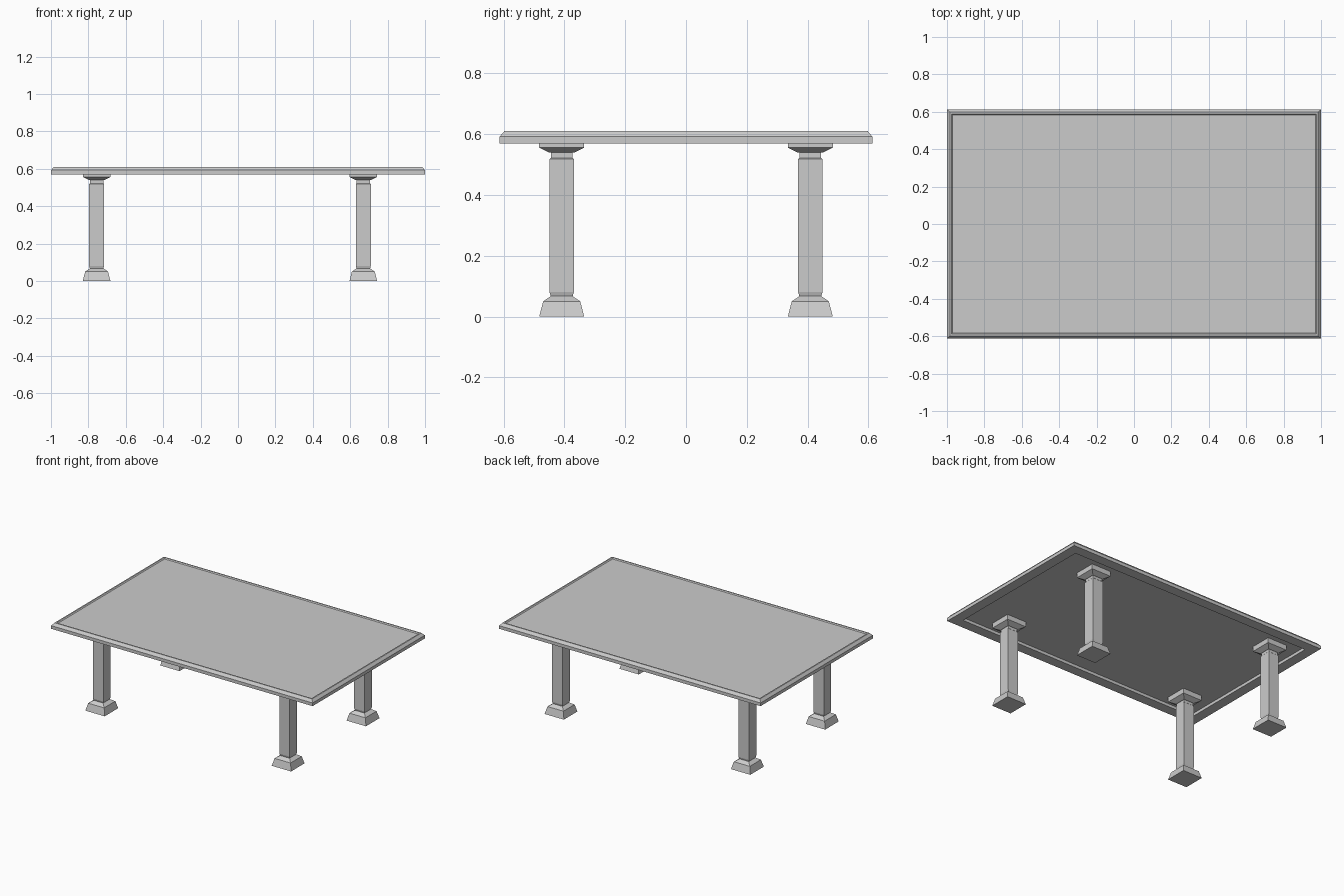
import bpy
import bmesh

if "Cube" in bpy.data.objects:
    bpy.data.objects.remove(bpy.data.objects["Cube"])


def loft(name, rings, location=(0, 0, 0)):
    """Closed solid through stacked rectangles given as (half_x, half_y, z)."""
    bm = bmesh.new()
    loops = [[bm.verts.new((sx * hx, sy * hy, z))
              for sx, sy in ((-1, -1), (1, -1), (1, 1), (-1, 1))]
             for hx, hy, z in rings]
    for low, high in zip(loops, loops[1:]):
        for i in range(4):
            j = (i + 1) % 4
            bm.faces.new((low[i], low[j], high[j], high[i]))
    bm.faces.new(loops[0][::-1])
    bm.faces.new(loops[-1])
    bmesh.ops.recalc_face_normals(bm, faces=bm.faces)
    mesh = bpy.data.meshes.new(name)
    bm.to_mesh(mesh)
    bm.free()
    obj = bpy.data.objects.new(name, mesh)
    obj.location = location
    bpy.context.collection.objects.link(obj)
    return obj


# Tabletop: recessed underside, bevelled edge, shallow sunken top panel
W, D = 1.0, 0.613
top_profile = [(0.07, 0.59), (0.07, 0.57), (0, 0.57), (0, 0.592),
               (0.015, 0.61), (0.024, 0.61), (0.03, 0.604)]
loft("tabletop", [(W - inset, D - inset, z) for inset, z in top_profile])

# Square legs: flared foot, shaft with narrowed ends, spreading capital
leg_profile = [(0.074, 0), (0.061, 0.05), (0.036, 0.067), (0.04, 0.08),
               (0.04, 0.518), (0.036, 0.522), (0.036, 0.54), (0.042, 0.54),
               (0.074, 0.556), (0.074, 0.59)]
for side, x in (("left", -0.756), ("right", 0.67)):
    for end, y in (("front", -0.409), ("back", 0.409)):
        loft(f"{end}_{side}_leg", [(h, h, z) for h, z in leg_profile], (x, y, 0))
